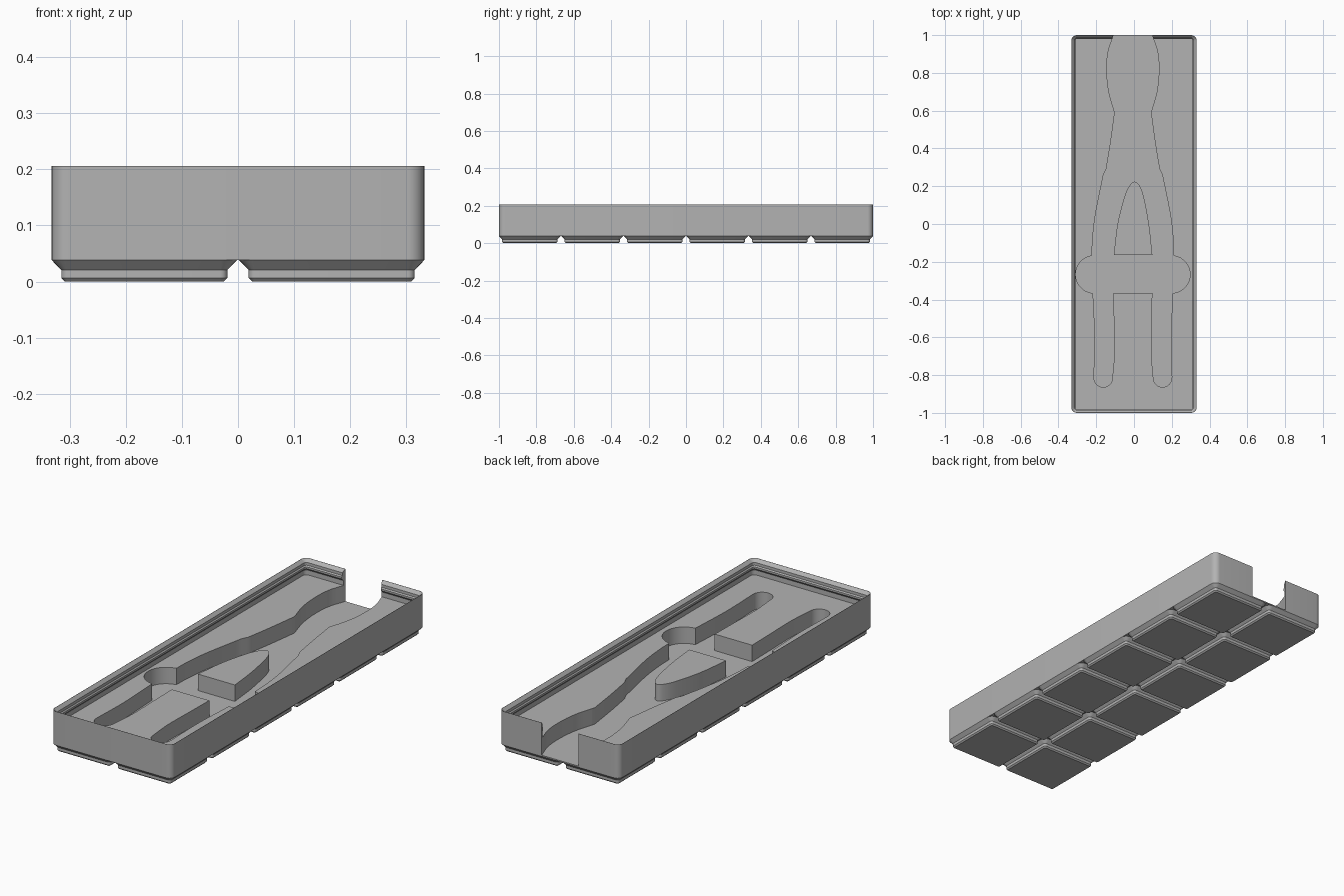
import bpy, bmesh, math
from mathutils import Vector

cube = bpy.data.objects.get("Cube")
if cube:
    bpy.data.objects.remove(cube)

WIDTH, LENGTH, RADIUS = 0.664, 2.0, 0.03
PITCH = 0.334
FOOT_TOP, FLOOR, POCKET, TOP = 0.038, 0.126, 0.044, 0.206
AXIS = -0.006      # centre line of the tool pocket

grey = bpy.data.materials.new("light grey plastic")
grey.use_nodes = True
grey.diffuse_color = (0.45, 0.45, 0.45, 1)
grey.node_tree.nodes["Principled BSDF"].inputs["Base Color"].default_value = grey.diffuse_color


def rounded_rect(w, d, r, z, steps=8):
    """Points of a rounded rectangle, anticlockwise."""
    pts = []
    for k, (sx, sy) in enumerate(((1, 1), (-1, 1), (-1, -1), (1, -1))):
        cx, cy = sx * (w / 2 - r), sy * (d / 2 - r)
        for i in range(steps + 1):
            a = math.pi / 2 * (k + i / steps)
            pts.append((cx + r * math.cos(a), cy + r * math.sin(a), z))
    return pts


def loft(name, rings, at=(0, 0, 0)):
    """Closed solid through rings that have equal point counts."""
    bm = bmesh.new()
    loops = [[bm.verts.new(p) for p in ring] for ring in rings]
    for a, b in zip(loops, loops[1:]):
        for i in range(len(a)):
            j = (i + 1) % len(a)
            bm.faces.new((a[i], a[j], b[j], b[i]))
    bm.faces.new(loops[0][::-1])
    bm.faces.new(loops[-1])
    bmesh.ops.recalc_face_normals(bm, faces=bm.faces)
    mesh = bpy.data.meshes.new(name)
    bm.to_mesh(mesh)
    bm.free()
    ob = bpy.data.objects.new(name, mesh)
    ob.location = at
    mesh.materials.append(grey)
    bpy.context.collection.objects.link(ob)
    return ob


def spline(points, steps=6):
    """Smooth curve through the points."""
    p = [Vector(q) for q in points]
    p = [2 * p[0] - p[1]] + p + [2 * p[-1] - p[-2]]
    out = []
    for a, b, c, d in zip(p, p[1:], p[2:], p[3:]):
        for i in range(steps):
            t = i / steps
            out.append(0.5 * (2 * b + (c - a) * t + (2 * a - 5 * b + 4 * c - d) * t * t
                              + (3 * b - a - 3 * c + d) * t ** 3))
    return out + [p[-2]]


def arc(cx, cy, r, start, end, steps=16):
    angles = [math.radians(start + (end - start) * i / steps) for i in range(steps + 1)]
    return [Vector((cx + r * math.cos(a), cy + r * math.sin(a))) for a in angles]


def prism(name, outline, z0, z1):
    return loft(name, [[(x, y, z) for x, y in outline] for z in (z0, z1)])


def smooth(ob):
    bpy.ops.object.select_all(action='DESELECT')
    ob.select_set(True)
    bpy.context.view_layer.objects.active = ob
    bpy.ops.object.shade_smooth_by_angle(angle=math.radians(25))


# Bin body with its stepped stacking lip: (inset, height) from outside to floor
profile = [(0, FOOT_TOP), (0, TOP), (0.001, TOP), (0.016, 0.191), (0.016, 0.177),
           (0.021, 0.171), (0.021, 0.162), (0.0095, 0.15), (0.0095, FLOOR)]
body = loft("bin_body", [rounded_rect(WIDTH - 2 * i, LENGTH - 2 * i, RADIUS - i, z)
                         for i, z in profile])

# Tool pocket: one side from the open back end to the crotch, then mirrored
side = spline([(0.099, 1.03), (0.102, 1.0), (0.131, 0.91), (0.138, 0.81), (0.127, 0.7), (0.096, 0.59)])
side += spline([(0.096, 0.59), (0.118, 0.43), (0.141, 0.29)])[1:]
side += spline([(0.156, 0.26), (0.198, 0.05), (0.213, -0.08), (0.216, -0.167)])
side += arc(0.204, -0.267, 0.099, 80, -80)
side += spline([(0.211, -0.368), (0.201, -0.6), (0.206, -0.81)])
side += arc(0.157, -0.815, 0.049, 0, -180)[1:-1]
side += spline([(0.108, -0.81), (0.098, -0.68), (0.101, -0.5), (0.103, -0.365)])
outline = [(AXIS + x, y) for x, y in side] + [(AXIS - x, y) for x, y in reversed(side)]
cutter = prism("pocket_cutter", outline, POCKET, 0.3)
cutter.hide_render = True
cutter.hide_set(True)

cut = body.modifiers.new("pocket", 'BOOLEAN')
cut.operation = 'DIFFERENCE'
cut.solver = 'EXACT'
cut.object = cutter
bpy.context.view_layer.objects.active = body
bpy.ops.object.modifier_apply(modifier=cut.name)
bpy.data.objects.remove(cutter)
smooth(body)

# Island left standing between the tool handles
edge = spline([(-0.107, -0.163), (-0.087, 0.0), (-0.05, 0.145), (-0.022, 0.205), (0.003, 0.224),
               (0.028, 0.205), (0.05, 0.15), (0.079, 0.0), (0.097, -0.163)])
smooth(prism("pocket_island", edge, POCKET - 0.002, FLOOR))

# Stepped feet in a grid under the body
foot = [(0.0234, 0.0064, 0), (0.0171, 0.0127, 0.0064), (0.0171, 0.0127, 0.0207), (0, RADIUS, FOOT_TOP)]
for col in range(2):
    for row in range(6):
        size = PITCH - 0.004
        rings = [rounded_rect(size - 2 * i, size - 2 * i, r, z, 6) for i, r, z in foot]
        at = ((col - 0.5) * PITCH, (row - 2.5) * PITCH, 0)
        smooth(loft(f"foot_{col + 1}_{row + 1}", rings, at))
